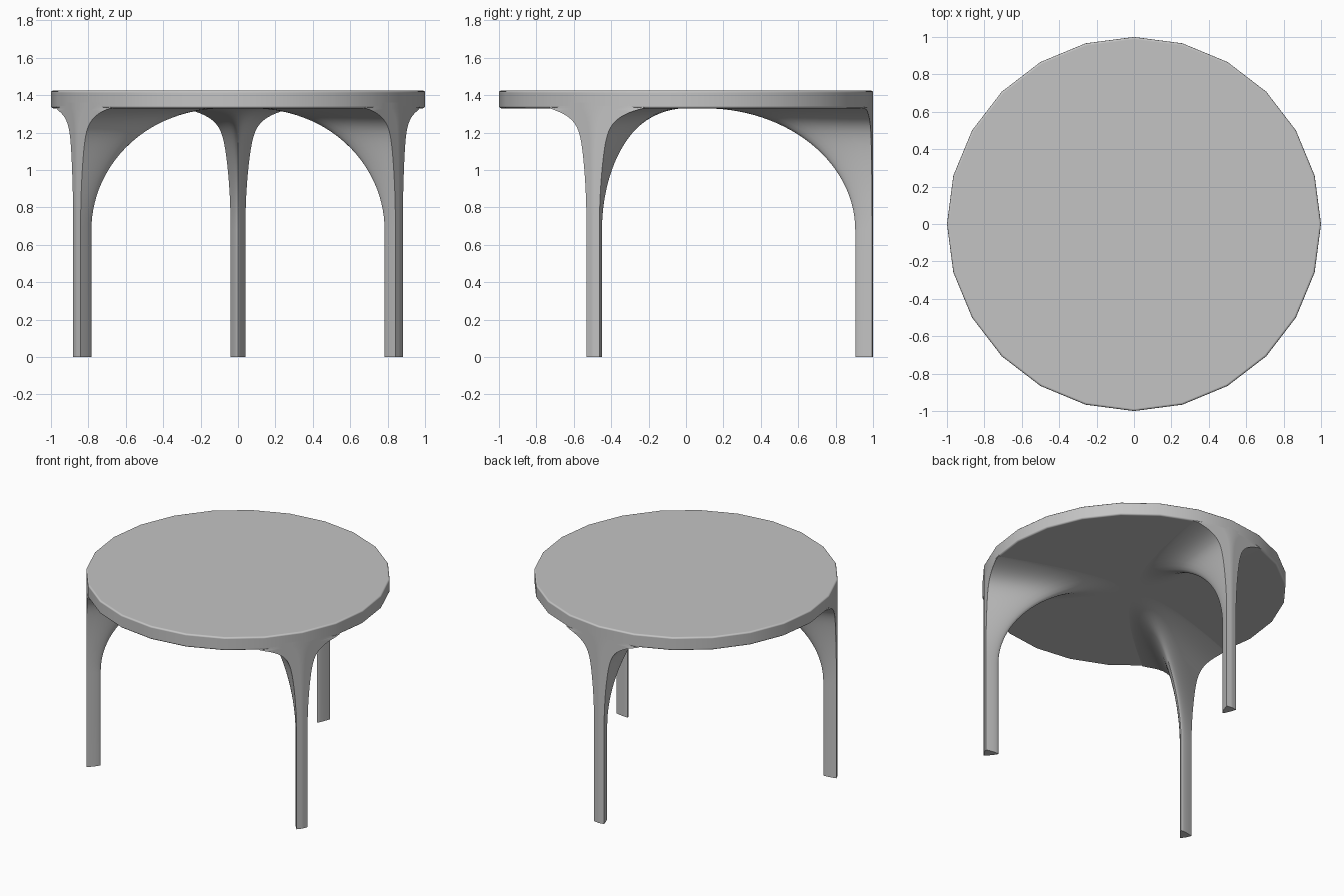
import bpy, bmesh, math
from mathutils import Matrix

cube = bpy.data.objects.get("Cube")
if cube:
    bpy.data.objects.remove(cube, do_unlink=True)

GREY = (0.55, 0.55, 0.55, 1)
mat = bpy.data.materials.new("light_grey")
mat.use_nodes = True
mat.diffuse_color = GREY
mat.node_tree.nodes["Principled BSDF"].inputs["Base Color"].default_value = GREY

SIDES = 24
STEP = 2 * math.pi / SIDES
TOP_Z, UNDER_Z = 1.425, 1.33
SPRING_Z = 0.68          # height where the leg starts to flare


def rim_point(angle):
    """Point (radial, sideways) on the polygonal rim, angle from the leg's axis."""
    r = math.cos(STEP / 2) / math.cos(abs(angle) % STEP - STEP / 2)
    return r * math.cos(angle), r * math.sin(angle)


def section(s):
    """Leg cross-section: rim-following outside, rounded point inside."""
    half = math.asin(0.04 + 0.07 * s ** 2.2 + 0.18 * s ** 14)
    tip = 0.1 + 0.805 * math.sqrt(max(0, 1 - s * s))
    power = 1.5 + 0.6 * s
    pts = [rim_point(half * i / 4) for i in range(-4, 5)]
    edge_r, edge_w = rim_point(half)
    for i in range(7, -8, -1):
        t = i / 8
        pts.append((tip + (edge_r - tip) * abs(t) ** power, edge_w * t))
    return pts


def make_leg(name, angle):
    bm = bmesh.new()
    # Straight shank, then the elliptical flare, then a stub inside the top
    levels = [(0, 0)]
    for i in range(29):
        s = math.sin(math.pi / 2 * i / 28)
        levels.append((SPRING_Z + (UNDER_Z - SPRING_Z) * s, s))
    levels.append((UNDER_Z + 0.03, 1))
    rings = [[bm.verts.new((r, w, z)) for r, w in section(s)] for z, s in levels]
    for low, high in zip(rings, rings[1:]):
        n = len(low)
        for i in range(n):
            j = (i + 1) % n
            bm.faces.new((low[i], low[j], high[j], high[i]))
    bm.faces.new(rings[0][::-1])
    bm.faces.new(rings[-1])
    bmesh.ops.recalc_face_normals(bm, faces=bm.faces)
    bmesh.ops.rotate(bm, verts=bm.verts, matrix=Matrix.Rotation(angle, 3, 'Z'))
    mesh = bpy.data.meshes.new(name)
    bm.to_mesh(mesh)
    bm.free()
    leg = bpy.data.objects.new(name, mesh)
    bpy.context.collection.objects.link(leg)
    return leg


def finish(obj):
    obj.data.materials.append(mat)
    bpy.ops.object.select_all(action='DESELECT')
    obj.select_set(True)
    bpy.context.view_layer.objects.active = obj
    bpy.ops.object.shade_smooth_by_angle(angle=math.radians(40))


# Table top with softened rim
bpy.ops.mesh.primitive_cylinder_add(vertices=SIDES, radius=1, depth=TOP_Z - UNDER_Z,
                                    location=(0, 0, (TOP_Z + UNDER_Z) / 2))
top = bpy.context.object
top.name = "table_top"
finish(top)
bevel = top.modifiers.new("soft_rim", 'BEVEL')
bevel.width = 0.012
bevel.segments = 3
bevel.limit_method = 'ANGLE'
bevel.harden_normals = True

# Three flared legs
for name, degrees in (("back_leg", 90), ("right_leg", 210), ("left_leg", 330)):
    finish(make_leg(name, math.radians(degrees)))
